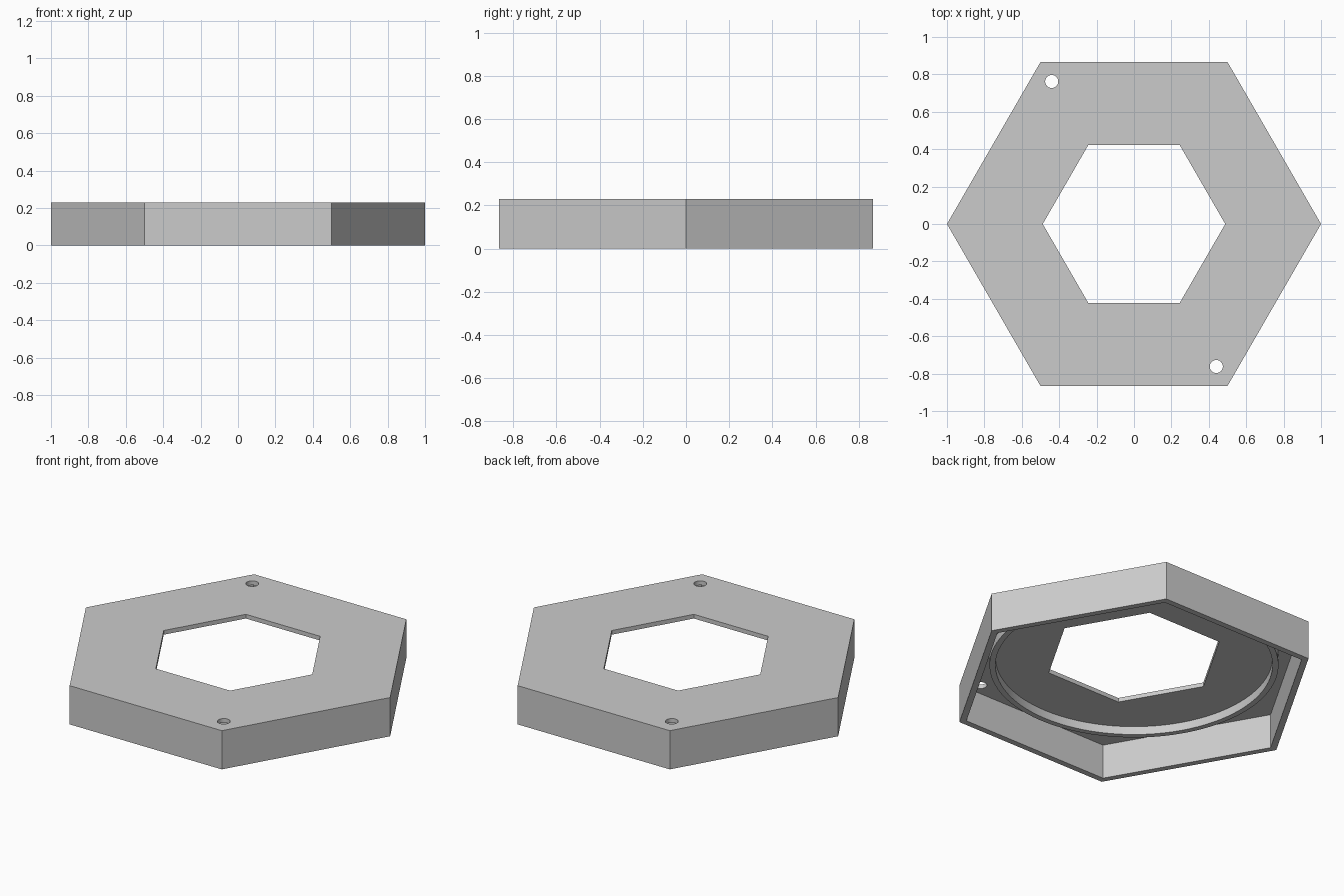
import bpy
import bmesh
from math import cos, sin, pi

cube = bpy.data.objects.get("Cube")
if cube:
    bpy.data.objects.remove(cube, do_unlink=True)

# Dimensions
HEIGHT = 0.23
PLATE_Z = 0.205        # underside of the top plate
WALL_R = 0.96          # inner corner radius of the side walls
OPENING_R = 0.488
RING_Z = 0.156         # lower edge of the round rib

grey = bpy.data.materials.new("plain grey")
grey.use_nodes = True
colour = (0.6, 0.6, 0.6, 1)
grey.diffuse_color = colour
grey.node_tree.nodes["Principled BSDF"].inputs["Base Color"].default_value = colour


def prism(name, sides, radius, z0, z1, x=0, y=0):
    """Upright prism with its first corner towards +x."""
    bm = bmesh.new()
    ring = [bm.verts.new((x + radius * cos(2 * pi * i / sides),
                          y + radius * sin(2 * pi * i / sides), z0))
            for i in range(sides)]
    base = bm.faces.new(ring)
    top = bmesh.ops.extrude_face_region(bm, geom=[base])["geom"]
    bmesh.ops.translate(bm, vec=(0, 0, z1 - z0),
                        verts=[v for v in top if isinstance(v, bmesh.types.BMVert)])
    bmesh.ops.recalc_face_normals(bm, faces=bm.faces)
    mesh = bpy.data.meshes.new(name)
    bm.to_mesh(mesh)
    bm.free()
    mesh.materials.append(grey)
    obj = bpy.data.objects.new(name, mesh)
    bpy.context.collection.objects.link(obj)
    return obj


def combine(target, other, operation):
    """Apply a boolean and discard the helper."""
    other.hide_render = True
    mod = target.modifiers.new(operation.lower(), 'BOOLEAN')
    mod.operation = operation
    mod.solver = 'EXACT'
    mod.object = other
    bpy.context.view_layer.objects.active = target
    bpy.ops.object.modifier_apply(modifier=mod.name)
    bpy.data.objects.remove(other, do_unlink=True)


# Hexagonal cover, hollow underneath
cover = prism("hexagonal_cover", 6, 1, 0, HEIGHT)
combine(cover, prism("cavity", 6, WALL_R, -0.1, PLATE_Z), 'DIFFERENCE')

# Round locating rib under the plate
rib = prism("round_rib", 96, 0.778, RING_Z, PLATE_Z + 0.01)
combine(rib, prism("rib_bore", 96, 0.746, 0, HEIGHT + 0.1), 'DIFFERENCE')
combine(cover, rib, 'UNION')

# Central opening and two screw holes in opposite corners
combine(cover, prism("opening", 6, OPENING_R, 0.1, HEIGHT + 0.1), 'DIFFERENCE')
for side in (-1, 1):
    hole = prism("screw_hole", 32, 0.035, 0.1, HEIGHT + 0.1, side * 0.44, -side * 0.762)
    combine(cover, hole, 'DIFFERENCE')

# Smooth the round walls, keep the hexagon edges crisp
bpy.ops.object.select_all(action='DESELECT')
cover.select_set(True)
bpy.context.view_layer.objects.active = cover
bpy.ops.object.shade_smooth_by_angle()
